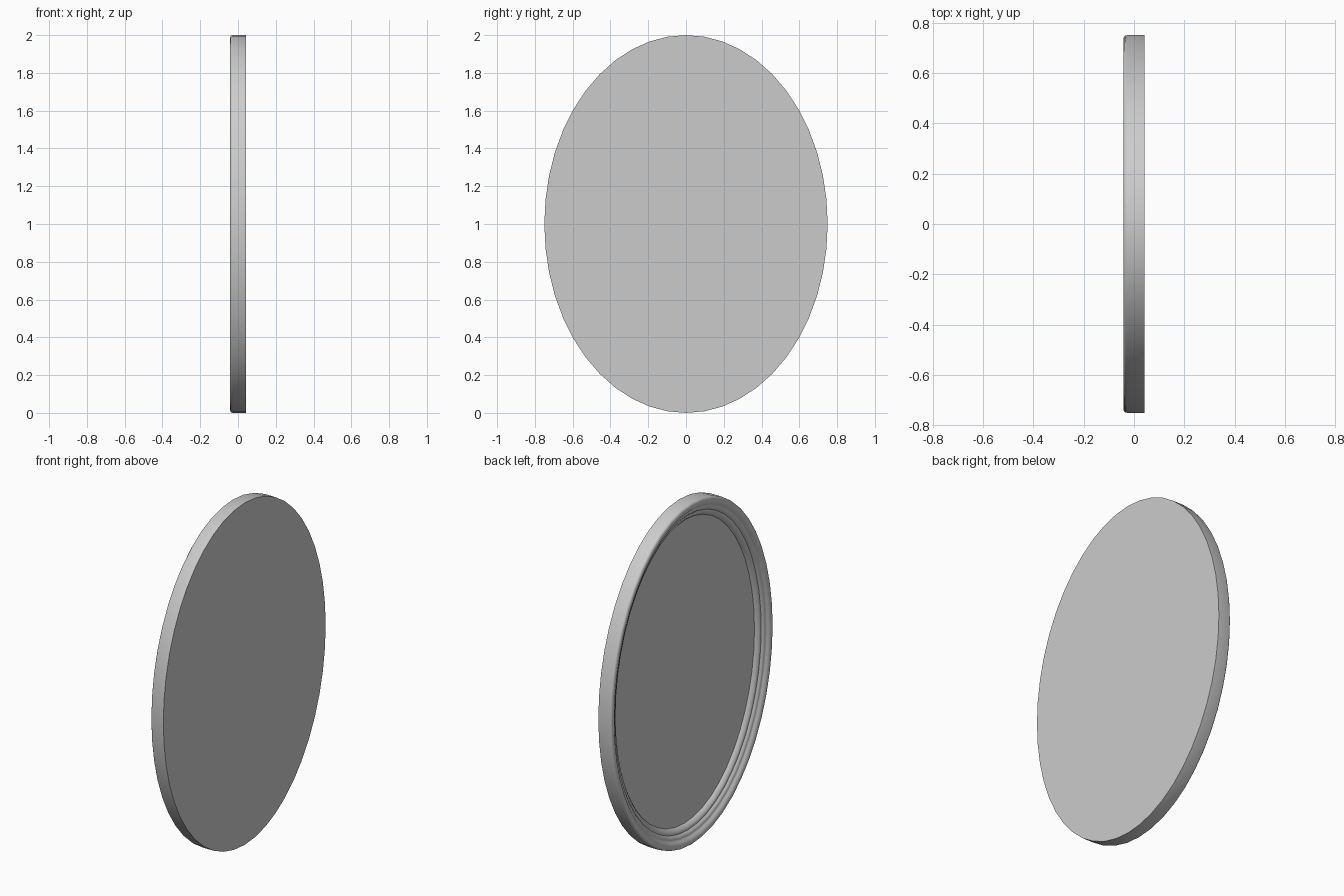
import bpy, bmesh
from math import cos, sin, pi, radians

if "Cube" in bpy.data.objects:
    bpy.data.objects.remove(bpy.data.objects["Cube"])

SEG = 48            # sides of the oval
RY, RZ = 0.75, 1.0  # half axes of the oval
GLASS_INSET, GLASS_X = 0.103, 0.01


def ring(bm, inset, x):
    ry, rz = RY - inset, RZ - 1.1 * inset
    return [bm.verts.new((x, ry * cos(2 * pi * i / SEG), 1 + rz * sin(2 * pi * i / SEG)))
            for i in range(SEG)]


def oval_loft(name, profile, cap_start, cap_end):
    bm = bmesh.new()
    rings = [ring(bm, o, x) for o, x in profile]
    for a, b in zip(rings, rings[1:]):
        for i in range(SEG):
            j = (i + 1) % SEG
            bm.faces.new((a[i], a[j], b[j], b[i]))
    if cap_start:
        bm.faces.new(rings[0])
    if cap_end:
        bm.faces.new(rings[-1])
    bmesh.ops.recalc_face_normals(bm, faces=bm.faces)
    me = bpy.data.meshes.new(name)
    bm.to_mesh(me)
    bm.free()
    ob = bpy.data.objects.new(name, me)
    bpy.context.collection.objects.link(ob)
    bpy.ops.object.select_all(action='DESELECT')
    ob.select_set(True)
    bpy.context.view_layer.objects.active = ob
    bpy.ops.object.shade_smooth_by_angle(angle=radians(40))
    return ob


# Moulded frame and recessed glass form one closed shell:
# flat back, outer wall, rounded rim, then stepped beads down to the glass
profile = [
    (0.0, 0.042), (0.0, -0.028), (0.002, -0.035), (0.007, -0.040), (0.014, -0.042),
    (0.026, -0.041), (0.036, -0.036), (0.043, -0.029),
    (0.048, -0.025), (0.054, -0.025), (0.061, -0.023), (0.067, -0.017),
    (0.072, -0.012), (0.078, -0.012), (0.085, -0.010), (0.092, -0.004),
    (0.098, 0.002), (GLASS_INSET, GLASS_X),
]
oval_loft("mirror_frame", profile, True, False)

# Recessed mirror glass
oval_loft("mirror_glass", [(GLASS_INSET, GLASS_X), (GLASS_INSET, GLASS_X + 0.01)], True, True)
